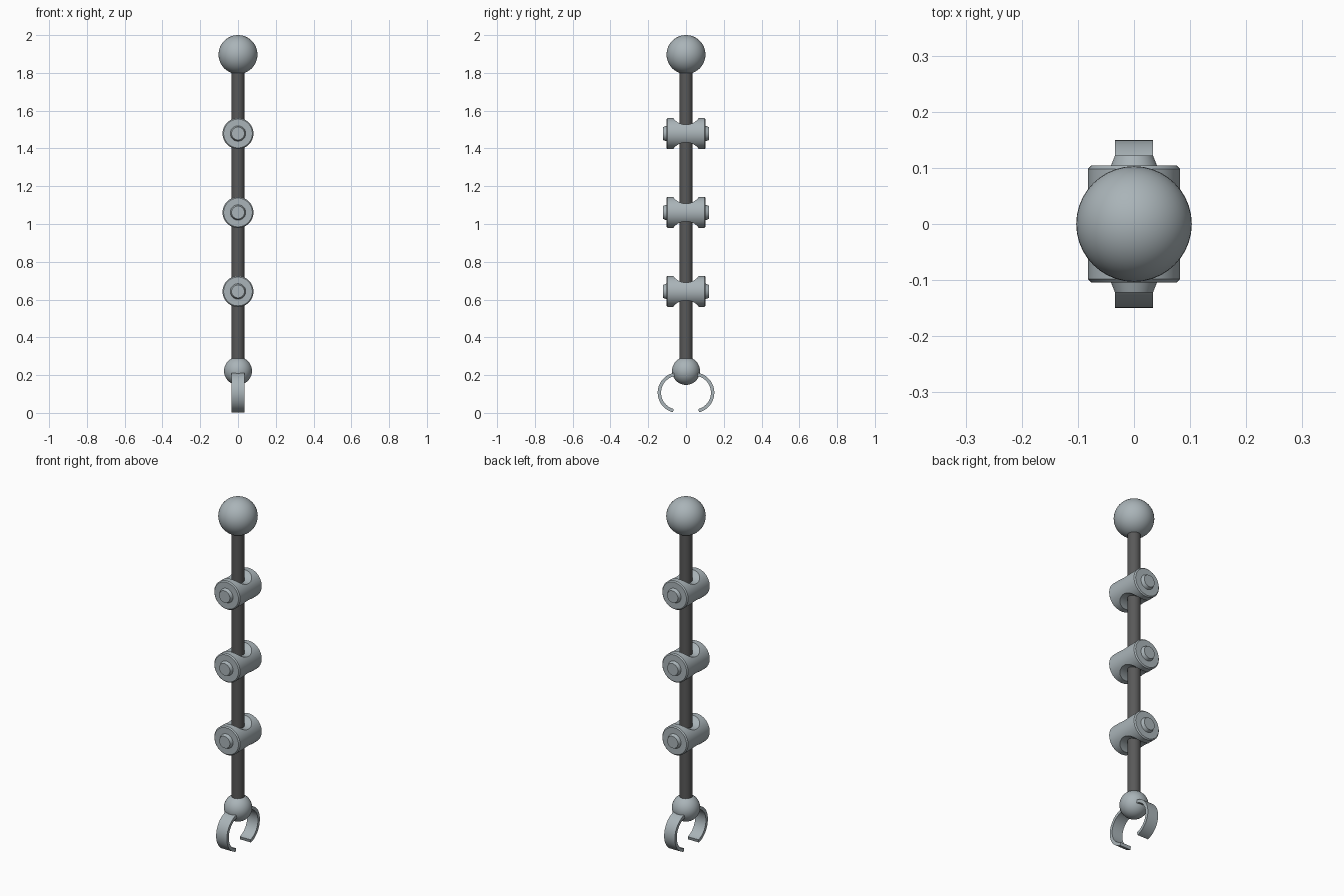
import bpy, bmesh, math
from mathutils import Matrix

if "Cube" in bpy.data.objects:
    bpy.data.objects.remove(bpy.data.objects["Cube"])


def material(name, rgb):
    m = bpy.data.materials.new(name)
    m.diffuse_color = (*rgb, 1)
    m.use_nodes = True
    m.node_tree.nodes["Principled BSDF"].inputs["Base Color"].default_value = m.diffuse_color
    return m


STEEL = material("light steel", (0.40, 0.455, 0.48))
DARK = material("dark grey", (0.10, 0.10, 0.10))


def finish(obj, name, mat, angle=30):
    obj.name = name
    obj.data.materials.clear()
    obj.data.materials.append(mat)
    bpy.ops.object.select_all(action='DESELECT')
    obj.select_set(True)
    bpy.context.view_layer.objects.active = obj
    bpy.ops.object.shade_smooth_by_angle(angle=math.radians(angle))
    return obj


def mesh_object(name, bm):
    bmesh.ops.recalc_face_normals(bm, faces=bm.faces)
    me = bpy.data.meshes.new(name)
    bm.to_mesh(me)
    bm.free()
    obj = bpy.data.objects.new(name, me)
    bpy.context.collection.objects.link(obj)
    return obj


def ball(name, z, r):
    bpy.ops.mesh.primitive_uv_sphere_add(segments=40, ring_count=24, radius=r, location=(0, 0, z))
    return finish(bpy.context.object, name, STEEL, 60)


def cylinder(r, depth, loc, rot=(0, 0, 0), sides=48):
    bpy.ops.mesh.primitive_cylinder_add(vertices=sides, radius=r, depth=depth, location=loc, rotation=rot)
    return bpy.context.object


def lathe_y(name, profile, z, sides=48):
    """Spin (y, radius) points around a y-parallel axis, with capped ends."""
    bm = bmesh.new()
    rings = [[bm.verts.new((r * math.cos(2 * math.pi * i / sides), y,
                            z + r * math.sin(2 * math.pi * i / sides)))
              for i in range(sides)] for y, r in profile]
    for a, b in zip(rings, rings[1:]):
        for i in range(sides):
            j = (i + 1) % sides
            bm.faces.new((a[i], a[j], b[j], b[i]))
    bm.faces.new(rings[0])
    bm.faces.new(rings[-1])
    return mesh_object(name, bm)


def joint(name, z):
    # barrel with chamfered rims and a tapered pin at each end
    half = [(0.122, 0.034), (0.104, 0.041), (0.104, 0.076), (0.098, 0.082)]
    profile = [(-y, r) for y, r in half] + [(y, r) for y, r in reversed(half)]
    barrel = lathe_y(name, profile, z)
    # rounded saddles above and below
    for s in (1, -1):
        cutter = cylinder(0.083, 0.4, (0, 0, z + s * 0.130), (0, math.pi / 2, 0), 64)
        cutter.hide_render = True
        mod = barrel.modifiers.new("saddle", 'BOOLEAN')
        mod.operation, mod.solver, mod.object = 'DIFFERENCE', 'EXACT', cutter
        bpy.context.view_layer.objects.active = barrel
        bpy.ops.object.modifier_apply(modifier=mod.name)
        bpy.data.objects.remove(cutter, do_unlink=True)
    return finish(barrel, name, STEEL)


def claw(name, side, steps=28):
    # flat strip bent along an arc, starting inside the lower ball
    cy, cz, outer, inner, w = 0.043, 0.107, 0.107, 0.089, 0.034
    bm = bmesh.new()
    rings = []
    for i in range(steps + 1):
        a = math.radians(96 + (-76 - 96) * i / steps)
        rings.append([bm.verts.new((x, side * (cy + r * math.cos(a)), cz + r * math.sin(a)))
                      for x, r in ((-w, outer), (w, outer), (w, inner), (-w, inner))])
    for a, b in zip(rings, rings[1:]):
        for k in range(4):
            n = (k + 1) % 4
            bm.faces.new((a[k], a[n], b[n], b[k]))
    bm.faces.new(rings[0])
    bm.faces.new(rings[-1])
    return finish(mesh_object(name, bm), name, STEEL)


# balls at both ends
ball("top_ball", 1.897, 0.103)
ball("wrist_ball", 0.222, 0.074)

# three pivot joints
joints = [0.643, 1.061, 1.479]
for n, z in enumerate(joints, 1):
    joint(f"pivot_joint_{n}", z)

# rods linking balls and joints
stops = [0.222] + joints + [1.897]
for n, (a, b) in enumerate(zip(stops, stops[1:]), 1):
    finish(cylinder(0.034, b - a - 0.04, (0, 0, (a + b) / 2), sides=32), f"rod_{n}", DARK)

# gripper claws
claw("front_claw", -1)
claw("back_claw", 1)
